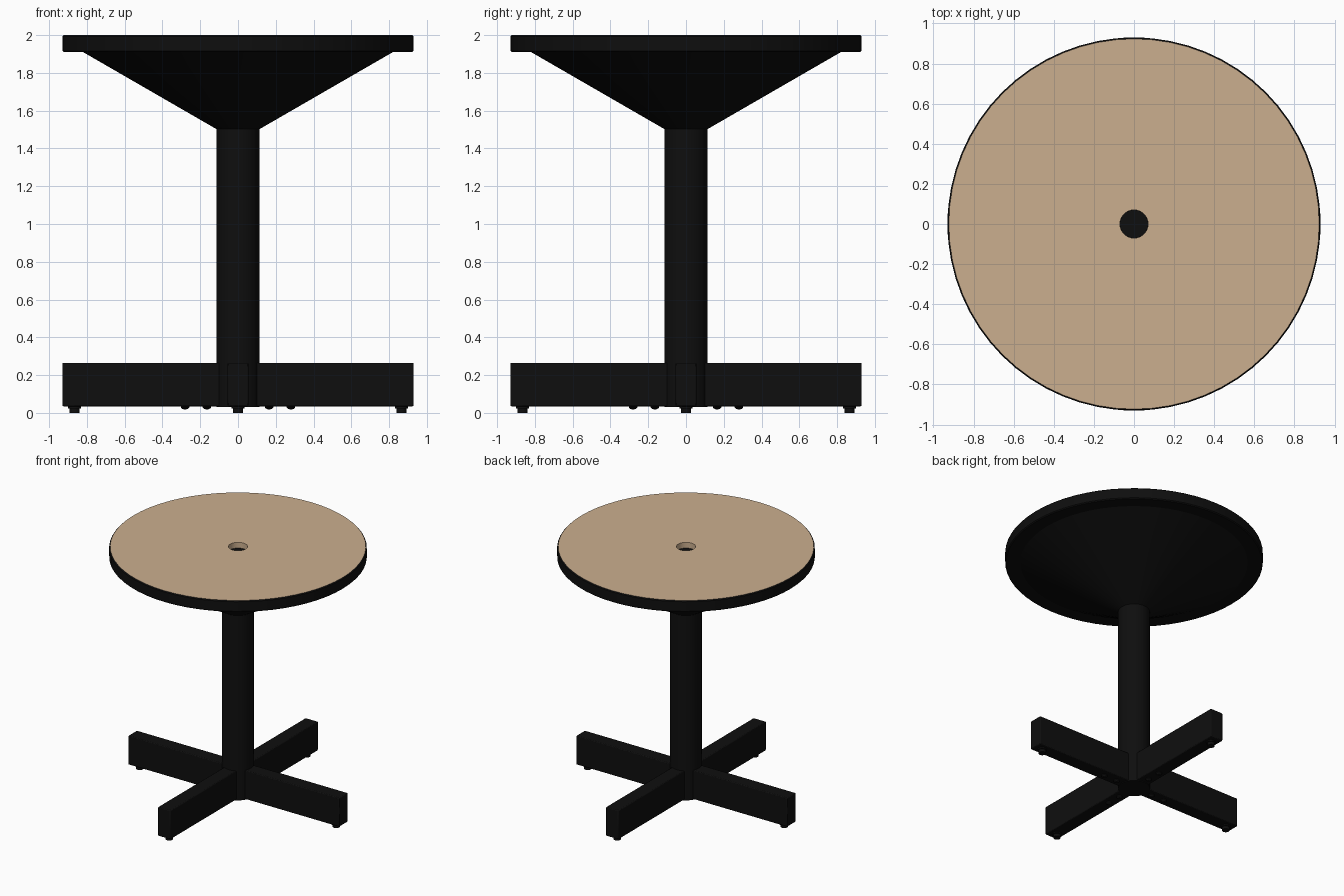
import bpy, bmesh, math

if "Cube" in bpy.data.objects:
    bpy.data.objects.remove(bpy.data.objects["Cube"])

def material(name, rgb):
    m = bpy.data.materials.new(name)
    m.diffuse_color = (*rgb, 1)
    m.use_nodes = True
    m.node_tree.nodes["Principled BSDF"].inputs["Base Color"].default_value = m.diffuse_color
    return m

BLACK = material("black metal", (0.0045, 0.0045, 0.0045))
TAN = material("tan wood", (0.60, 0.43, 0.275))

def finish(obj, mat, angle=30):
    obj.data.materials.append(mat)
    bpy.ops.object.select_all(action='DESELECT')
    obj.select_set(True)
    bpy.context.view_layer.objects.active = obj
    bpy.ops.object.shade_smooth_by_angle(angle=math.radians(angle))
    return obj

def lathe(name, profile, mat, centre=(0, 0), steps=64):
    """Spin an (r, z) profile about a vertical axis."""
    bm = bmesh.new()
    vs = [bm.verts.new((r, 0, z)) for r, z in profile]
    es = [bm.edges.new(p) for p in zip(vs, vs[1:])]
    bmesh.ops.spin(bm, geom=vs + es, cent=(0, 0, 0), axis=(0, 0, 1),
                   angle=math.tau, steps=steps, use_merge=True)
    bmesh.ops.remove_doubles(bm, verts=bm.verts, dist=1e-5)
    bmesh.ops.recalc_face_normals(bm, faces=bm.faces)
    me = bpy.data.meshes.new(name)
    bm.to_mesh(me)
    bm.free()
    obj = bpy.data.objects.new(name, me)
    obj.location = (*centre, 0)
    bpy.context.collection.objects.link(obj)
    return finish(obj, mat)

# Table top: wood disc with a hole, held in a black rim
lathe("wood_top", [(0.07, 1.955), (0.07, 2.0), (0.923, 2.0), (0.923, 1.93),
                   (0.07, 1.93), (0.07, 1.955)], TAN)
lathe("rim", [(0.923, 1.93), (0.923, 2.0), (0.93, 1.993), (0.93, 1.917), (0.923, 1.91),
              (0.80, 1.91), (0.80, 1.93), (0.923, 1.93)], BLACK)
lathe("hole_floor", [(0, 1.955), (0.0698, 1.955), (0.0698, 1.935), (0, 1.935)], BLACK, steps=32)

# Conical support and column
lathe("cone_support", [(0, 1.925), (0.82, 1.925), (0.82, 1.91), (0.11, 1.50), (0, 1.50)], BLACK)
lathe("column", [(0, 1.52), (0.114, 1.52), (0.114, 0.03), (0, 0.03)], BLACK, steps=48)

# Four legs, each with a foot at the end and two bolts near the column
for i in range(4):
    a = i * math.pi / 2
    c, s = round(math.cos(a)), round(math.sin(a))
    bpy.ops.mesh.primitive_cube_add(size=1, location=(c * 0.49, s * 0.49, 0.15),
                                    rotation=(0, 0, a))
    leg = bpy.context.object
    leg.name = f"leg_{i + 1}"
    leg.scale = (0.88, 0.11, 0.23)
    bpy.ops.object.transform_apply(location=False, rotation=False, scale=True)
    bev = leg.modifiers.new("edge", 'BEVEL')
    bev.width, bev.segments = 0.006, 2
    finish(leg, BLACK)
    lathe(f"foot_{i + 1}", [(0, 0.04), (0.022, 0.04), (0.035, 0.033), (0.035, 0.024), (0.027, 0.022),
                            (0.027, 0.0), (0, 0.0)], BLACK, (c * 0.865, s * 0.865), 20)
    for j, d in enumerate((0.165, 0.28)):
        lathe(f"bolt_{i + 1}_{j + 1}", [(0, 0.04), (0.022, 0.037), (0.022, 0.028), (0.013, 0.02), (0, 0.018)],
              BLACK, (c * d, s * d), 16)
